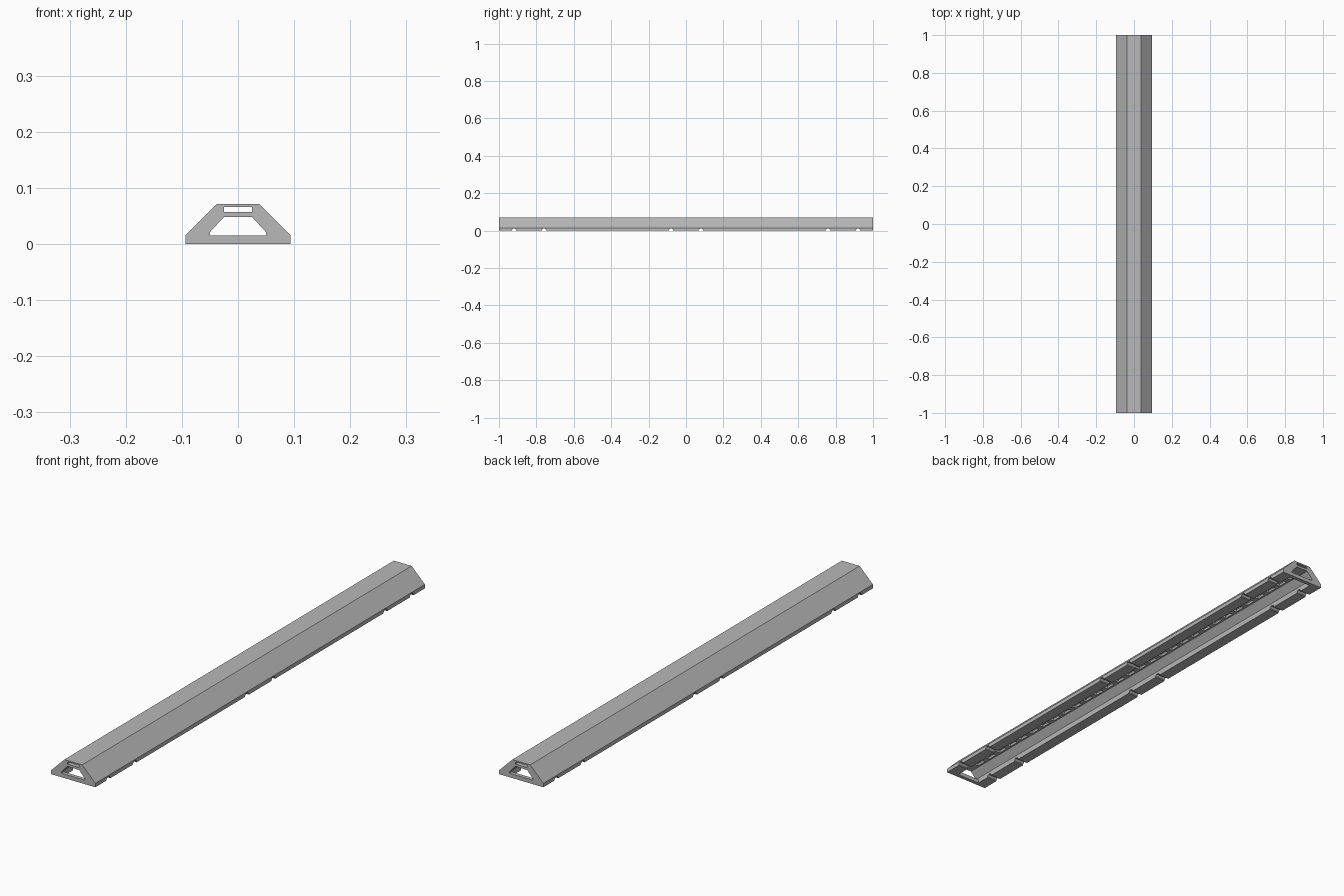
import bpy, bmesh

old = bpy.data.objects.get("Cube")
if old:
    bpy.data.objects.remove(old)

grey = bpy.data.materials.new("mid_grey")
grey.use_nodes = True
colour = (0.48, 0.48, 0.48, 1)
grey.diffuse_color = colour
grey.node_tree.nodes["Principled BSDF"].inputs["Base Color"].default_value = colour


def finish(name, bm):
    bmesh.ops.recalc_face_normals(bm, faces=bm.faces)
    mesh = bpy.data.meshes.new(name)
    bm.to_mesh(mesh)
    bm.free()
    mesh.materials.append(grey)
    obj = bpy.data.objects.new(name, mesh)
    bpy.context.collection.objects.link(obj)
    return obj


def sweep(bm, points, direction):
    """Close a profile and extrude it along a direction."""
    face = bm.faces.new([bm.verts.new(p) for p in points])
    ext = bmesh.ops.extrude_face_region(bm, geom=[face])
    verts = [v for v in ext["geom"] if isinstance(v, bmesh.types.BMVert)]
    bmesh.ops.translate(bm, vec=direction, verts=verts)


def box(bm, x, y0, y1, z0, z1):
    sweep(bm, [(-x, y0, z0), (x, y0, z0), (x, y0, z1), (-x, y0, z1)], (0, y1 - y0, 0))


def cut(target, cutter):
    mod = target.modifiers.new("cut_" + cutter.name, "BOOLEAN")
    mod.operation = "DIFFERENCE"
    mod.solver = "EXACT"
    mod.object = cutter
    cutter.hide_render = True
    cutter.hide_viewport = True
    cutter.display_type = "WIRE"


# Long ramp body with an open channel underneath
half = [(0.05, 0), (0.094, 0), (0.094, 0.015), (0.038, 0.071)]
inner = [(0.025, 0.048), (0.05, 0.021)]
right = half
left = [(-x, z) for x, z in reversed(half)]
channel = [(-x, z) for x, z in reversed(inner)] + inner
bm = bmesh.new()
sweep(bm, [(x, -1, z) for x, z in right + left + channel], (0, 2, 0))
body = finish("ramp_body", bm)

# Flat cable slot through the full length
bm = bmesh.new()
box(bm, 0.025, -1.1, 1.1, 0.057, 0.066)
cut(body, finish("slot_cutter", bm))

# Row of openings in the channel ceiling, reaching the slot
bm = bmesh.new()
count, pitch = 30, 0.064
for i in range(count):
    y = (i - (count - 1) / 2) * pitch
    box(bm, 0.018, y - 0.02, y + 0.02, 0.04, 0.06)
cut(body, finish("opening_cutter", bm))

# Drainage grooves across the underside
bm = bmesh.new()
for y in (0.08, 0.76, 0.92):
    for s in (-1, 1):
        c = s * y
        pts = [(c - 0.011, -0.01), (c + 0.011, -0.01), (c + 0.011, 0.004),
               (c + 0.005, 0.011), (c - 0.005, 0.011), (c - 0.011, 0.004)]
        sweep(bm, [(-0.2, py, pz) for py, pz in pts], (0.4, 0, 0))
cut(body, finish("groove_cutter", bm))

# Tie bars closing the channel at both ends
for name, y0, y1 in (("front_tie_bar", -1, -0.985), ("back_tie_bar", 0.985, 1)):
    bm = bmesh.new()
    box(bm, 0.05, y0, y1, 0, 0.015)
    finish(name, bm)
